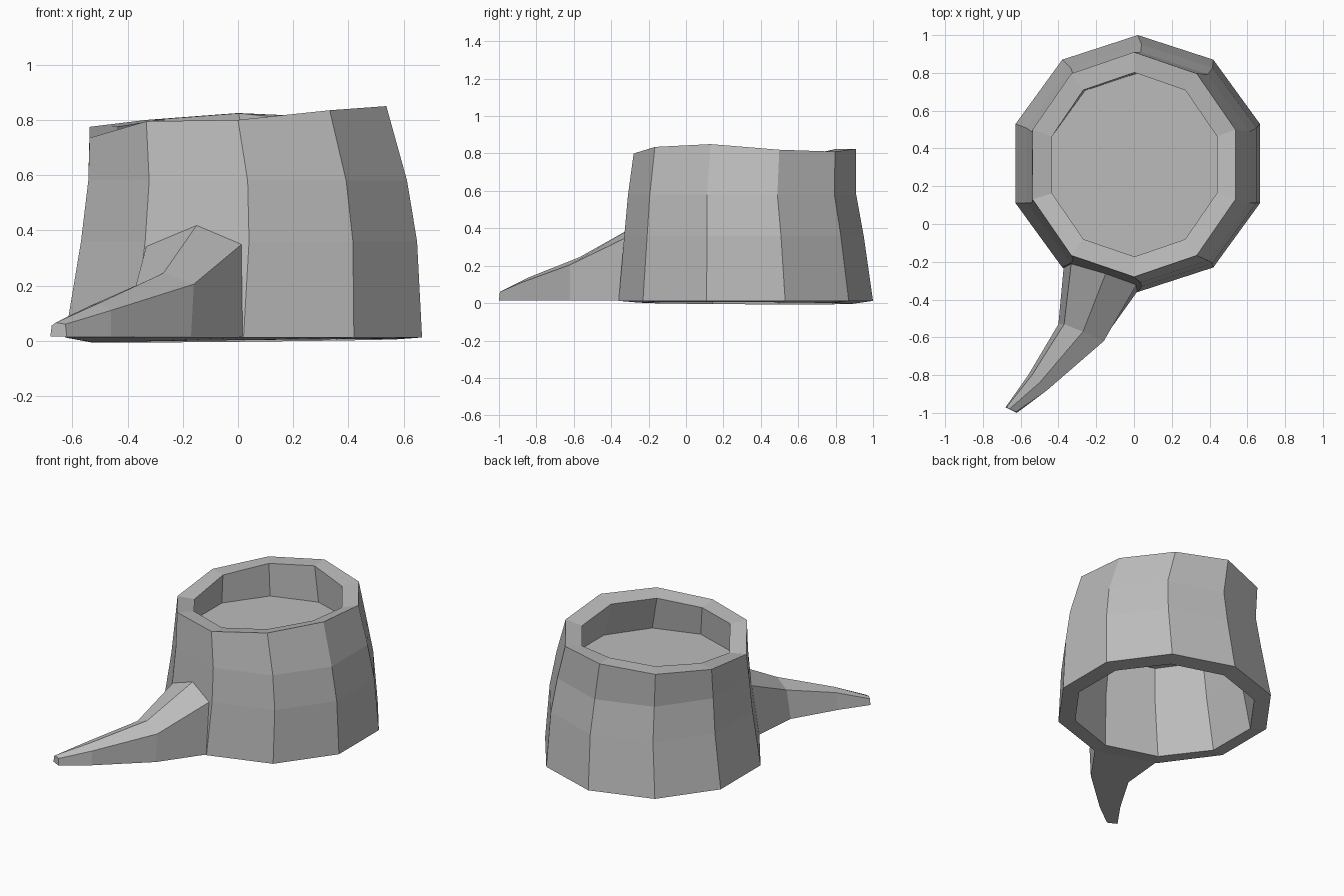
import bpy
import bmesh
import math

cube = bpy.data.objects.get("Cube")
if cube:
    bpy.data.objects.remove(cube)

SIDES = 10

grey = bpy.data.materials.new("plain_grey")
grey.use_nodes = True
colour = (0.5, 0.5, 0.5, 1)
grey.diffuse_color = colour
grey.node_tree.nodes["Principled BSDF"].inputs["Base Color"].default_value = colour


def ring(cx, cy, rx, ry, heights):
    """Ten-sided loop, starting at the back and turning towards +x."""
    points = []
    for i in range(SIDES):
        a = math.tau * i / SIDES
        points.append((cx + rx * math.sin(a), cy + ry * math.cos(a), heights[i]))
    return points


def loft(name, loops, capped):
    """Skin a list of equal loops, optionally closing both ends."""
    bm = bmesh.new()
    rows = [[bm.verts.new(p) for p in loop] for loop in loops]
    n = len(rows[0])
    for low, high in zip(rows, rows[1:]):
        for i in range(n):
            j = (i + 1) % n
            bm.faces.new((low[i], low[j], high[j], high[i]))
    if capped:
        bm.faces.new(rows[0])
        if len(rows) > 1:
            bm.faces.new(rows[-1])
    bmesh.ops.recalc_face_normals(bm, faces=bm.faces[:])
    if len(rows) == 1 and bm.faces[:][0].normal.z < 0:
        bmesh.ops.reverse_faces(bm, faces=bm.faces[:])
    mesh = bpy.data.meshes.new(name)
    bm.to_mesh(mesh)
    bm.free()
    mesh.materials.append(grey)
    obj = bpy.data.objects.new(name, mesh)
    bpy.context.collection.objects.link(obj)
    return obj


# Hollow trunk: leaning, tapering shell with an uneven rim
rim = [0.825, 0.81, 0.82, 0.85, 0.835, 0.8, 0.795, 0.735, 0.775, 0.8]
trunk = loft("stump_trunk", [
    ring(0.02, 0.32, 0.68, 0.68, [0.012] * SIDES),
    ring(0.04, 0.31, 0.64, 0.64, [0.36] * SIDES),
    ring(0.035, 0.3, 0.607, 0.61, [0.58] * SIDES),
    ring(0, 0.315, 0.565, 0.595, rim),
], False)
wall = trunk.modifiers.new("wall_thickness", "SOLIDIFY")
wall.thickness = 0.108
wall.offset = -1

# Sunken flat top inside the rim
loft("stump_floor", [ring(0.03, 0.305, 0.51, 0.52, [0.59] * SIDES)], True)

# Root: five-sided sections from the trunk out to the tip
g = 0.015
loft("root", [
    [(-0.37, -0.2, g), (-0.33, -0.19, 0.35), (-0.145, -0.25, 0.425),
     (0.02, -0.31, 0.355), (0.03, -0.34, g)],
    [(-0.4, -0.53, g), (-0.37, -0.53, 0.2), (-0.27, -0.57, 0.245),
     (-0.16, -0.62, 0.205), (-0.17, -0.62, g)],
    [(-0.56, -0.8, g), (-0.54, -0.8, 0.125), (-0.5, -0.84, 0.138),
     (-0.46, -0.88, 0.11), (-0.46, -0.88, g)],
    [(-0.68, -0.97, g), (-0.675, -0.97, 0.055), (-0.66, -0.98, 0.066),
     (-0.625, -0.995, 0.06), (-0.62, -1, g)],
], True)
